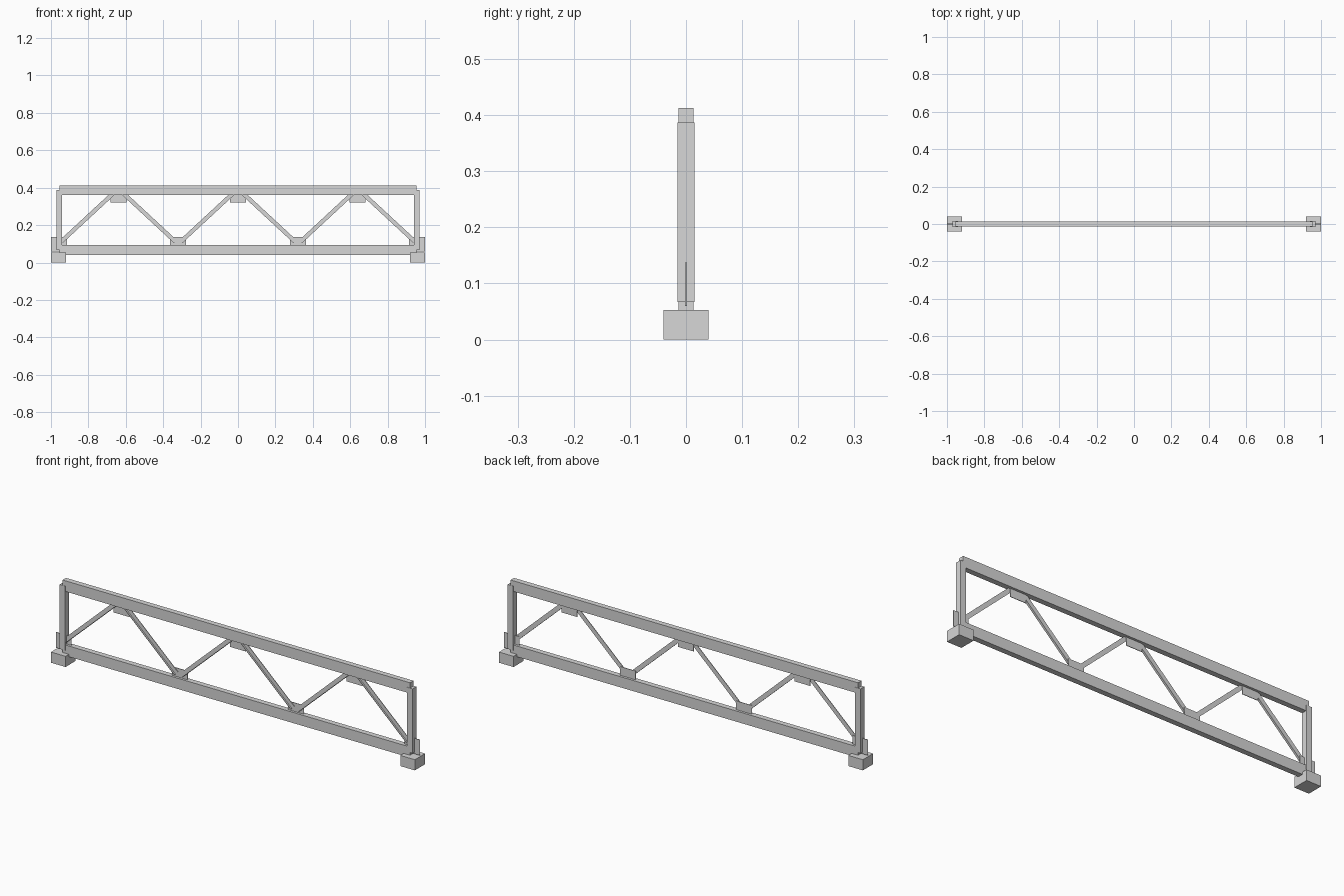
import bpy
from mathutils import Matrix, Vector

if "Cube" in bpy.data.objects:
    bpy.data.objects.remove(bpy.data.objects["Cube"])

steel = bpy.data.materials.new("light_grey_steel")
steel.use_nodes = True
GREY = (0.68, 0.68, 0.68, 1)
steel.diffuse_color = GREY
steel.node_tree.nodes["Principled BSDF"].inputs["Base Color"].default_value = GREY


def extrude(name, outline, length, matrix):
    """Extrude a 2D outline along local z and place it."""
    n = len(outline)
    verts = [(x, y, z) for z in (0, length) for x, y in outline]
    faces = [tuple(reversed(range(n))), tuple(range(n, 2 * n))]
    faces += [(i, (i + 1) % n, (i + 1) % n + n, i + n) for i in range(n)]
    mesh = bpy.data.meshes.new(name)
    mesh.from_pydata(verts, [], faces)
    mesh.transform(matrix)
    mesh.materials.append(steel)
    obj = bpy.data.objects.new(name, mesh)
    bpy.context.collection.objects.link(obj)
    return obj


def box(name, x0, x1, half_y, z0, z1):
    outline = [(x0, -half_y), (x1, -half_y), (x1, half_y), (x0, half_y)]
    return extrude(name, outline, z1 - z0, Matrix.Translation((0, 0, z0)))


def angle_bar(name, start, end, leg=0.022, depth=0.0125, t=0.003, gap=0.0015):
    """L-section brace in front of the gussets, outstanding leg along its upper edge."""
    a, b = Vector(start), Vector(end)
    # Run the bar towards +x so its local up always points upwards
    if b.x < a.x:
        a, b = b, a
    along = (b - a).normalized()
    front = Vector((0, -1, 0))
    up = along.cross(front)
    h = leg / 2
    outline = [(gap, -h), (gap + t, -h), (gap + t, h - t), (depth, h - t), (depth, h), (gap, h)]
    m = Matrix((front, up, along)).transposed().to_4x4()
    if m.determinant() < 0:
        outline.reverse()
    m.translation = a
    return extrude(name, outline, (b - a).length, m)


# Chords
box("top_chord", -0.955, 0.955, 0.0135, 0.36, 0.413)
box("bottom_chord", -0.955, 0.955, 0.0135, 0.041, 0.094)

# End posts, bearing blocks and end gussets
for side, s in (("left", 1), ("right", -1)):
    def span(a, b):
        return sorted((s * a, s * b))
    box(side + "_end_post", *span(0.94, 0.97), 0.015, 0.067, 0.387)
    box(side + "_bearing_block", *span(0.92, 1.0), 0.04, 0, 0.053)
    box(side + "_end_gusset", *span(0.915, 1.0), 0.0015, 0.06, 0.137)

# Gusset plates along the chords
for i, x in enumerate((-0.64, 0, 0.64)):
    box(f"top_gusset_{i + 1}", x - 0.043, x + 0.043, 0.0015, 0.32, 0.38)
for i, x in enumerate((-0.32, 0.32)):
    box(f"bottom_gusset_{i + 1}", x - 0.043, x + 0.043, 0.0015, 0.07, 0.137)

# Diagonal braces, zigzagging between the chords
for i, x in enumerate((-0.64, 0, 0.64)):
    for side, s in (("left", 1), ("right", -1)):
        angle_bar(f"{side}_brace_{i + 1}", (x + s * 0.03, 0, 0.367), (x + s * 0.305, 0, 0.112))
